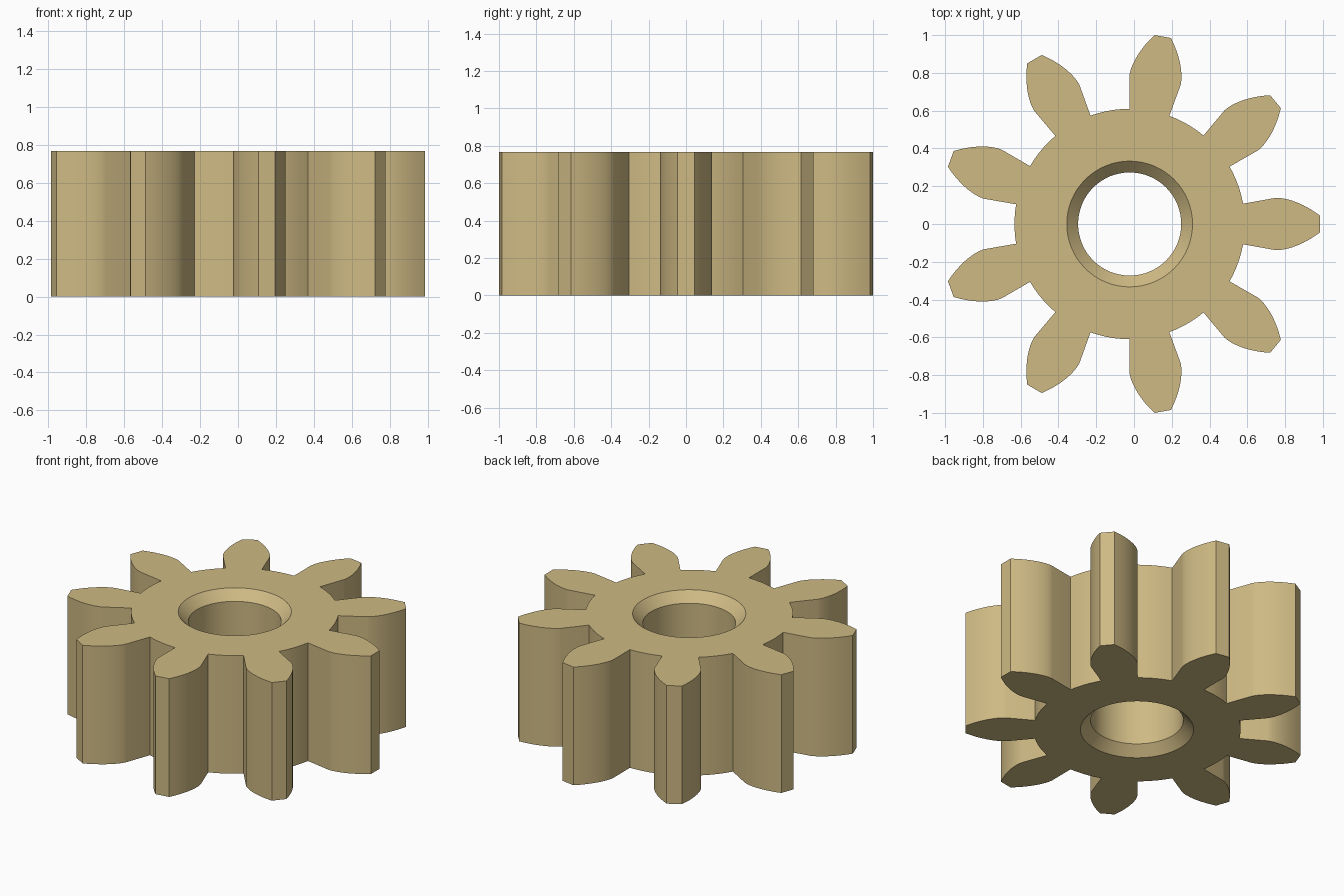
import bpy, bmesh, math

if "Cube" in bpy.data.objects:
    bpy.data.objects.remove(bpy.data.objects["Cube"])

TEETH, HEIGHT, CX = 9, 0.767, -0.023
R_TIP, R_BASE, R_ROOT = 1.0086, 0.78, 0.61
R_BORE, R_CHAMFER, CHAMFER = 0.273, 0.333, 0.06
HALF = math.radians(10.15)           # half tooth angle at the base circle


def polar(r, a):
    return (CX + r * math.cos(a), r * math.sin(a))


def involute(r):
    q = r / R_BASE
    return math.sqrt(q * q - 1) - math.acos(1 / q)


# Tooth outline: root corner, radial lower flank, involute upper flank
steps = 10
flank = [(R_ROOT, HALF)]
for i in range(steps + 1):
    r = R_BASE + (R_TIP - R_BASE) * (i / steps) ** 1.3
    flank.append((r, HALF - (involute(r) if i else 0)))

outline = []
pitch = 2 * math.pi / TEETH
for t in range(TEETH):
    a0 = t * pitch
    outline += [polar(r, a0 - a) for r, a in flank]
    outline += [polar(r, a0 + a) for r, a in reversed(flank)]
    # rounded root land between teeth
    for k in range(1, 5):
        outline.append(polar(R_ROOT, a0 + HALF + (pitch - 2 * HALF) * k / 5))


def circle(r, n=64):
    return [polar(r, 2 * math.pi * i / n) for i in range(n)]


bm = bmesh.new()


def ring(points, z):
    return [bm.verts.new((x, y, z)) for x, y in points]


def wall(a, b):
    n = len(a)
    for i in range(n):
        j = (i + 1) % n
        bm.faces.new((a[i], a[j], b[j], b[i]))


# Toothed outer wall
outer_low, outer_high = ring(outline, 0), ring(outline, HEIGHT)
wall(outer_low, outer_high)

# Bore with a chamfer at both ends
bore = [ring(circle(r), z) for r, z in (
    (R_CHAMFER, 0), (R_BORE, CHAMFER),
    (R_BORE, HEIGHT - CHAMFER), (R_CHAMFER, HEIGHT))]
for a, b in zip(bore, bore[1:]):
    wall(a, b)

# Flat end faces with the hole left open
for outer, inner, nz in ((outer_low, bore[0], -1), (outer_high, bore[-1], 1)):
    edges = [bm.edges.get((v[i - 1], v[i])) for v in (outer, inner) for i in range(len(v))]
    bmesh.ops.triangle_fill(bm, edges=edges, use_beauty=True, normal=(0, 0, nz))
bmesh.ops.recalc_face_normals(bm, faces=bm.faces)

mesh = bpy.data.meshes.new("spur_gear")
bm.to_mesh(mesh)
bm.free()
gear = bpy.data.objects.new("spur_gear", mesh)
bpy.context.collection.objects.link(gear)

tan = bpy.data.materials.new("warm tan")
tan.diffuse_color = (0.62, 0.49, 0.23, 1)
tan.use_nodes = True
tan.node_tree.nodes["Principled BSDF"].inputs["Base Color"].default_value = tan.diffuse_color
mesh.materials.append(tan)

bpy.context.view_layer.objects.active = gear
gear.select_set(True)
bpy.ops.object.shade_smooth_by_angle(angle=math.radians(30))
